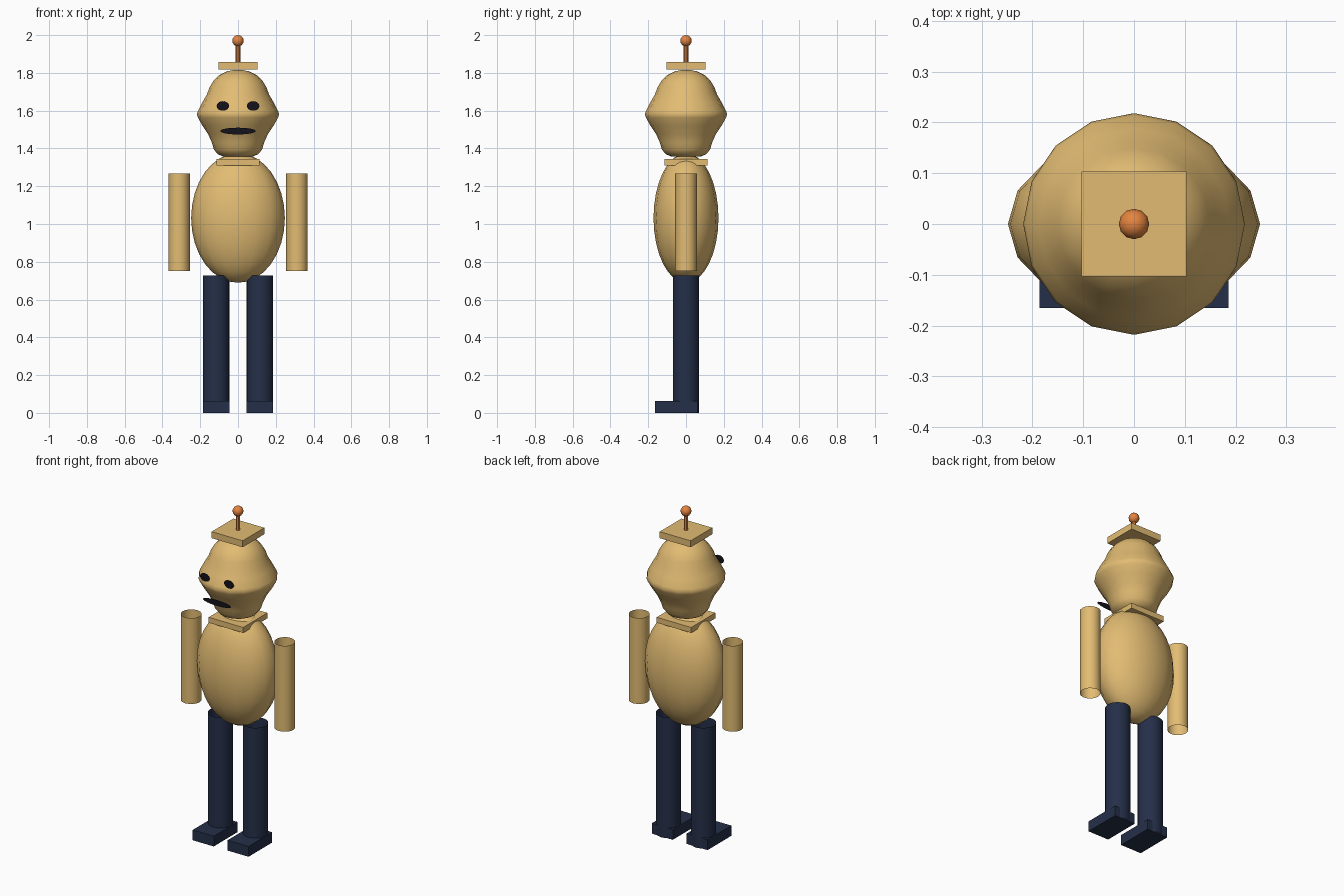
import bpy
from math import sin, cos, pi, radians

if "Cube" in bpy.data.objects:
    bpy.data.objects.remove(bpy.data.objects["Cube"])


def material(name, rgb):
    m = bpy.data.materials.new(name)
    m.diffuse_color = (*rgb, 1)
    m.use_nodes = True
    m.node_tree.nodes["Principled BSDF"].inputs["Base Color"].default_value = m.diffuse_color
    return m


TAN = material("tan", (0.76, 0.50, 0.17))
NAVY = material("navy", (0.018, 0.028, 0.065))
ORANGE = material("orange", (0.78, 0.23, 0.05))
BLACK = material("black", (0.006, 0.006, 0.01))


def finish(name, mat, smooth=True):
    ob = bpy.context.object
    ob.name = name
    ob.data.materials.append(mat)
    bpy.ops.object.transform_apply(location=False, rotation=True, scale=True)
    if smooth:
        bpy.ops.object.shade_smooth_by_angle(angle=radians(40))
    return ob


def box(name, mat, lo, hi):
    bpy.ops.mesh.primitive_cube_add(size=1, location=[(a + b) / 2 for a, b in zip(lo, hi)])
    bpy.context.object.scale = [b - a for a, b in zip(lo, hi)]
    return finish(name, mat, False)


def tube(name, mat, x, r, z0, z1, sides=16, caps='NOTHING'):
    bpy.ops.mesh.primitive_cylinder_add(vertices=sides, radius=r, depth=z1 - z0,
                                        end_fill_type=caps, location=(x, 0, (z0 + z1) / 2))
    return finish(name, mat)


def ball(name, mat, z, size, segs, rings):
    bpy.ops.mesh.primitive_uv_sphere_add(segments=segs, ring_count=rings, radius=1, location=(0, 0, z))
    bpy.context.object.scale = size
    return finish(name, mat)


def disc(name, x, z, rx, rz):
    # flat ellipse facing the front
    bpy.ops.mesh.primitive_circle_add(vertices=16, radius=1, fill_type='NGON',
                                      location=(x, -0.2, z), rotation=(pi / 2, 0, 0))
    bpy.context.object.scale = (rx, rz, 1)
    return finish(name, BLACK, False)


def lathe(name, mat, profile, sides=16):
    verts = [(r * cos(2 * pi * i / sides), r * sin(2 * pi * i / sides), z)
             for r, z in profile for i in range(sides)]
    faces = [(k * sides + i, k * sides + (i + 1) % sides,
              (k + 1) * sides + (i + 1) % sides, (k + 1) * sides + i)
             for k in range(len(profile) - 1) for i in range(sides)]
    faces += [tuple(reversed(range(sides))), tuple(range(len(verts) - sides, len(verts)))]
    me = bpy.data.meshes.new(name)
    me.from_pydata(verts, [], faces)
    ob = bpy.data.objects.new(name, me)
    bpy.context.collection.objects.link(ob)
    bpy.ops.object.select_all(action='DESELECT')
    ob.select_set(True)
    bpy.context.view_layer.objects.active = ob
    return finish(name, mat)


# torso and collar
ball("torso", TAN, 1.032, (0.248, 0.172, 0.343), 16, 16)
box("collar", TAN, (-0.115, -0.115, 1.31), (0.115, 0.115, 1.343))

# head: turned profile, widest at the cheeks
lathe("head", TAN, [(0.08, 1.358), (0.108, 1.37), (0.128, 1.395), (0.138, 1.43), (0.158, 1.475),
                    (0.188, 1.52), (0.212, 1.563), (0.218, 1.58), (0.213, 1.597), (0.188, 1.645),
                    (0.165, 1.685), (0.15, 1.725), (0.13, 1.758), (0.1, 1.788),
                    (0.06, 1.808), (0.02, 1.816)])

# face
disc("mouth", 0, 1.492, 0.095, 0.018)

# cap and antenna
box("cap", TAN, (-0.103, -0.103, 1.818), (0.103, 0.103, 1.857))
tube("antenna_rod", ORANGE, 0, 0.012, 1.855, 1.96, 8, 'NGON')
ball("antenna_ball", ORANGE, 1.97, (0.03, 0.03, 0.03), 12, 8)

# paired parts: eyes, open tube arms, legs and feet
for side, s in (("left", -1), ("right", 1)):
    disc(side + "_eye", s * 0.08, 1.625, 0.033, 0.025)
    tube(side + "_arm", TAN, s * 0.312, 0.057, 0.75, 1.267)
    tube(side + "_leg", NAVY, s * 0.116, 0.07, 0.0, 0.727)
    box(side + "_foot", NAVY, (s * 0.116 - 0.07, -0.165, 0), (s * 0.116 + 0.07, 0.06, 0.062))
